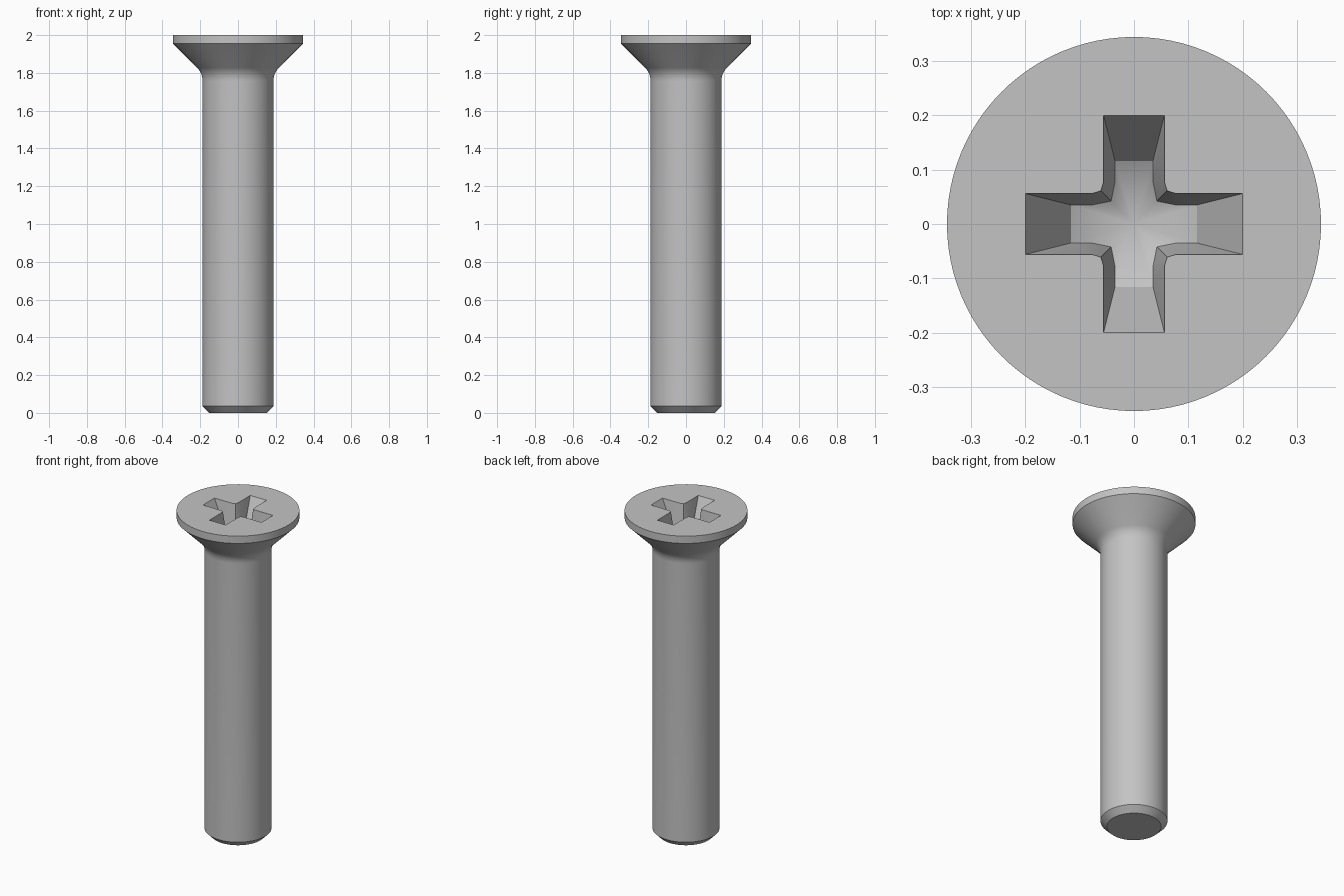
import bpy
import bmesh
import math
from mathutils import Matrix, Vector

cube = bpy.data.objects.get("Cube")
if cube:
    bpy.data.objects.remove(cube, do_unlink=True)

SEGMENTS = 96
LENGTH = 2.0
SHANK_R, TIP_R, HEAD_R = 0.1875, 0.152, 0.344
RIM_Z = 1.955
FILLET_R = 0.1
RECESS_DEPTH = 0.225
FLOOR_SLOPE = math.tan(math.radians(28))

steel = bpy.data.materials.new("steel grey")
steel.use_nodes = True
colour = (0.55, 0.55, 0.55, 1)
steel.diffuse_color = colour
steel.node_tree.nodes["Principled BSDF"].inputs["Base Color"].default_value = colour

bm = bmesh.new()


def ring(radius, z):
    angles = [2 * math.pi * i / SEGMENTS for i in range(SEGMENTS)]
    return [bm.verts.new((radius * math.cos(a), radius * math.sin(a), z)) for a in angles]


def bridge(lower, upper):
    n = len(lower)
    for i in range(n):
        j = (i + 1) % n
        bm.faces.new((lower[i], lower[j], upper[j], upper[i]))


def cross_loop(quadrant, height):
    """Repeat one quadrant of the cross outline four times around z."""
    loop = []
    for k in range(4):
        turn = Matrix.Rotation(k * math.pi / 2, 3, "Z")
        for x, y in quadrant:
            loop.append(bm.verts.new(turn @ Vector((x, y, height(x, y)))))
    return loop


# Turned body: chamfered tip, shank, fillet, countersunk head and rim
neck_z = RIM_Z - (HEAD_R - SHANK_R)
fillet_z = neck_z - FILLET_R * math.tan(math.pi / 8)
profile = [(TIP_R, 0), (SHANK_R, SHANK_R - TIP_R)]
for i in range(9):
    a = i / 8 * math.pi / 4
    profile.append((SHANK_R + FILLET_R * (1 - math.cos(a)), fillet_z + FILLET_R * math.sin(a)))
profile += [(HEAD_R, RIM_Z), (HEAD_R, LENGTH)]
rings = [ring(r, z) for r, z in profile]
for lower, upper in zip(rings, rings[1:]):
    bridge(lower, upper)
bm.faces.new(rings[0][::-1])

# Tapered cross recess with a shallow conical floor
mouth = cross_loop([(0.2, 0.056), (0.077, 0.056), (0.061, 0.061), (0.056, 0.077), (0.056, 0.2)],
                   lambda x, y: LENGTH)
floor = cross_loop([(0.116, 0.035), (0.077, 0.035), (0.042, 0.042), (0.035, 0.077), (0.035, 0.116)],
                   lambda x, y: LENGTH - RECESS_DEPTH + FLOOR_SLOPE * math.hypot(x, y))
bridge(floor, mouth)
apex = bm.verts.new((0, 0, LENGTH - RECESS_DEPTH))
for i, v in enumerate(floor):
    bm.faces.new((v, floor[(i + 1) % len(floor)], apex))

# Flat head top around the recess
border = [bm.edges.get((loop[i - 1], loop[i])) for loop in (rings[-1], mouth) for i in range(len(loop))]
bmesh.ops.triangle_fill(bm, use_beauty=True, use_dissolve=False, edges=border, normal=(0, 0, 1))
bmesh.ops.recalc_face_normals(bm, faces=bm.faces)

mesh = bpy.data.meshes.new("countersunk_screw")
bm.to_mesh(mesh)
bm.free()
mesh.materials.append(steel)
screw = bpy.data.objects.new("countersunk_screw", mesh)
bpy.context.collection.objects.link(screw)

bpy.ops.object.select_all(action="DESELECT")
screw.select_set(True)
bpy.context.view_layer.objects.active = screw
bpy.ops.object.shade_smooth_by_angle(angle=math.radians(30))
